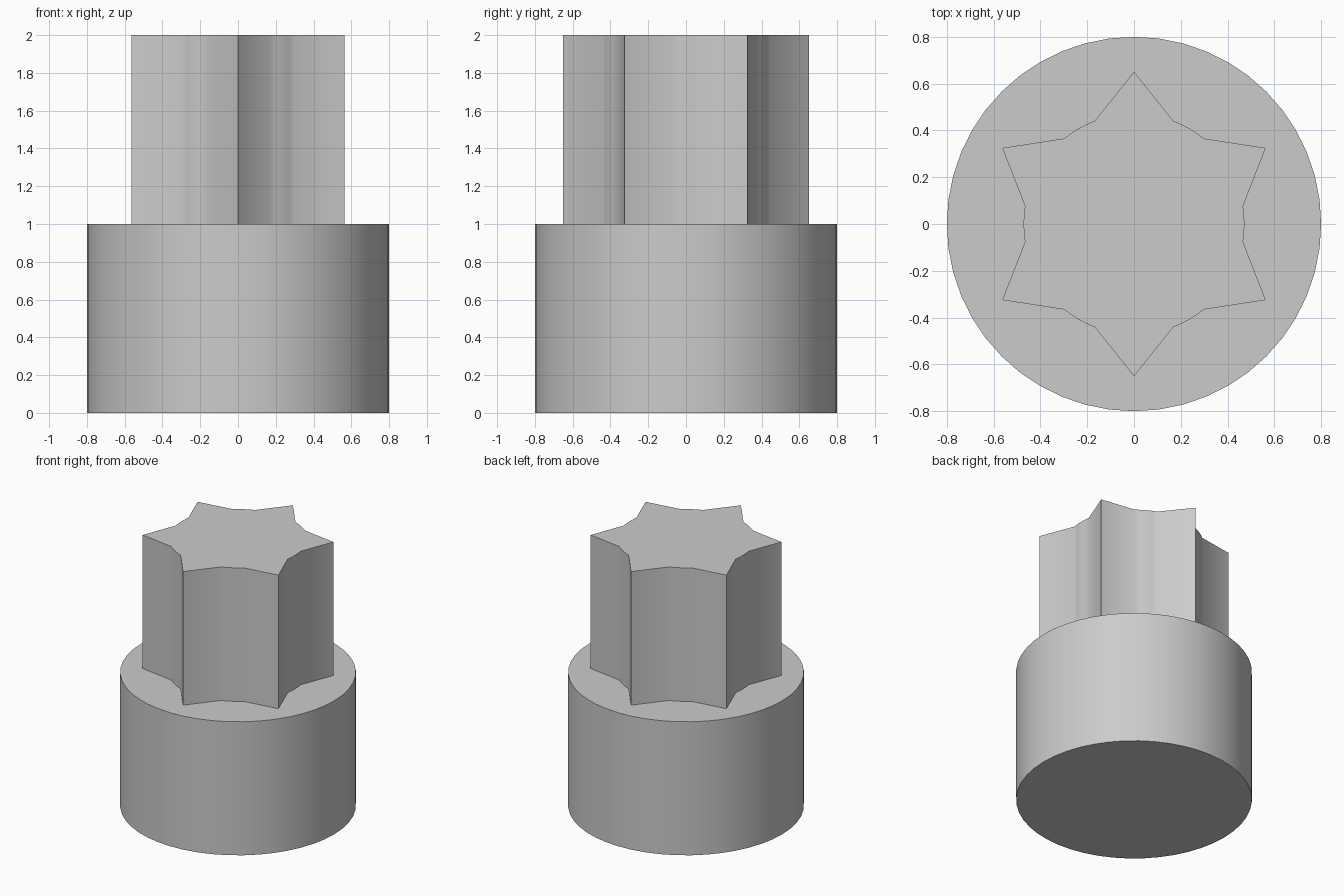
import bpy
import bmesh
from math import cos, sin, radians

if "Cube" in bpy.data.objects:
    bpy.data.objects.remove(bpy.data.objects["Cube"], do_unlink=True)

grey = bpy.data.materials.new("plain_grey")
grey.use_nodes = True
colour = (0.6, 0.6, 0.6, 1)
grey.diffuse_color = colour
grey.node_tree.nodes["Principled BSDF"].inputs["Base Color"].default_value = colour


def polar(radius, degrees):
    a = radians(degrees)
    return radius * cos(a), radius * sin(a)


def extrude_profile(name, points, bottom, top):
    """Closed prism from a flat outline, smooth except at sharp corners."""
    bm = bmesh.new()
    face = bm.faces.new([bm.verts.new((x, y, bottom)) for x, y in points])
    result = bmesh.ops.extrude_face_region(bm, geom=[face], use_keep_orig=True)
    for item in result["geom"]:
        if isinstance(item, bmesh.types.BMVert):
            item.co.z = top
    bmesh.ops.recalc_face_normals(bm, faces=bm.faces[:])
    mesh = bpy.data.meshes.new(name)
    bm.to_mesh(mesh)
    bm.free()
    mesh.materials.append(grey)
    obj = bpy.data.objects.new(name, mesh)
    bpy.context.collection.objects.link(obj)
    bpy.ops.object.select_all(action="DESELECT")
    obj.select_set(True)
    bpy.context.view_layer.objects.active = obj
    bpy.ops.object.shade_smooth_by_angle(angle=radians(40))
    return obj


# Round base
SIDES = 48
circle = [polar(0.8, 360 * i / SIDES) for i in range(SIDES)]
extrude_profile("round_base", circle, 0, 1)

# Six-pointed post: sharp tips joined by short rounded valleys
star = []
for k in range(6):
    valley = 60 * k
    star += [polar(0.472, valley + offset) for offset in (-9.3, -4.5, 0, 4.5, 9.3)]
    star.append(polar(0.65, valley + 30))
extrude_profile("star_post", star, 1, 2)
